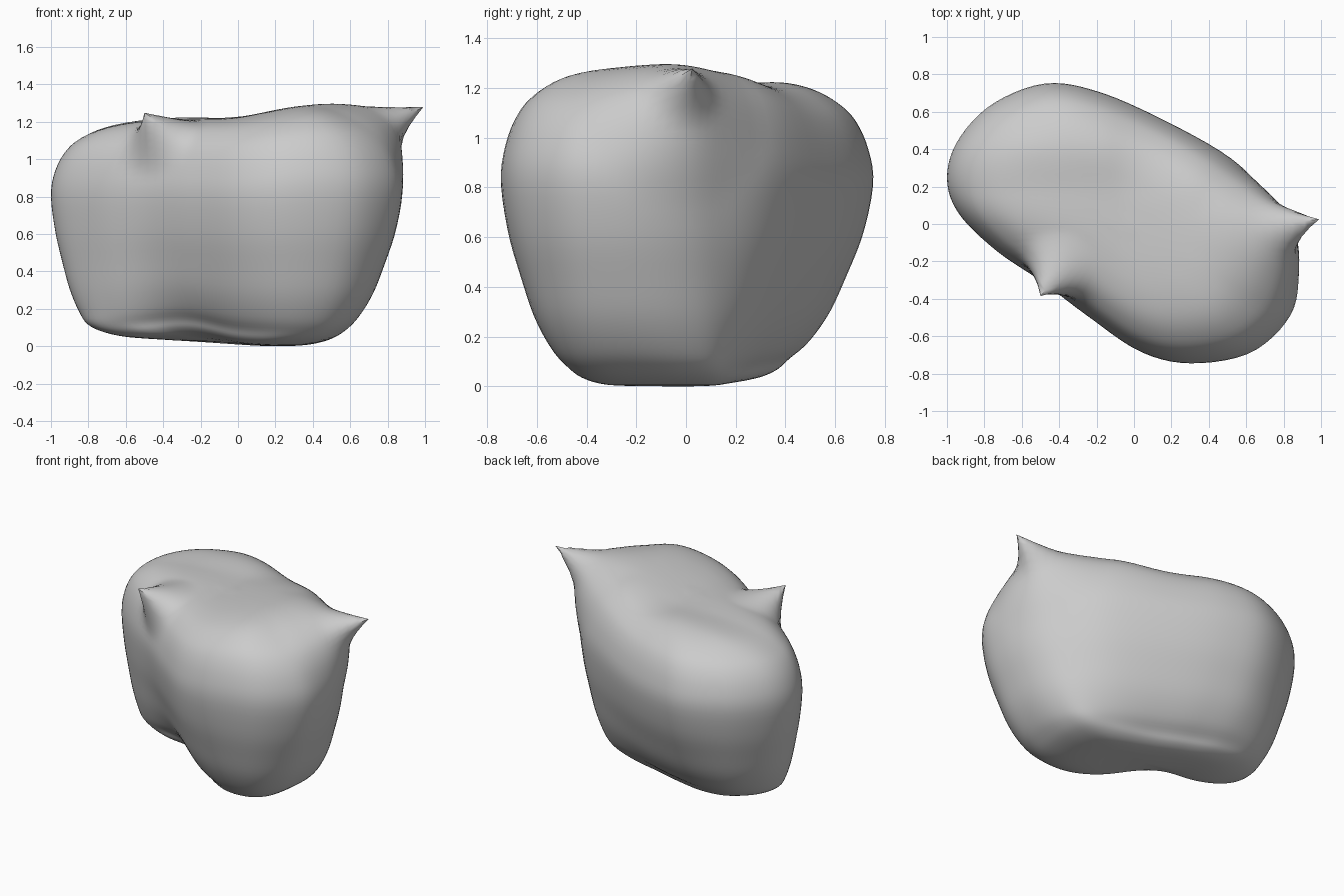
import bpy, bmesh, math
from mathutils import Vector

cube = bpy.data.objects.get("Cube")
if cube:
    bpy.data.objects.remove(cube, do_unlink=True)

SEGMENTS, RINGS = 96, 60

# Widest horizontal outline, counter-clockwise from the left end
WAIST = [(-1, .25), (-.94, .06), (-.74, -.14), (-.49, -.31), (-.25, -.49),
         (.03, -.68), (.3, -.745), (.62, -.69), (.83, -.5), (.88, -.28),
         (.84, -.06), (.73, .13), (.52, .35), (.15, .56), (-.2, .71),
         (-.48, .75), (-.76, .64), (-.94, .45)]

# Foot outline, point for point below the waist
FOOT = [(-.8, .17), (-.77, .05), (-.62, -.04), (-.4, -.1), (-.18, -.22),
        (.04, -.38), (.24, -.47), (.42, -.46), (.52, -.37), (.56, -.2),
        (.56, -.02), (.5, .12), (.33, .2), (.08, .27), (-.16, .35),
        (-.4, .41), (-.6, .4), (-.74, .3)]

# Height of each section, its blend from foot to waist, and its scale
SECTIONS = [(0, 0, .4), (.008, 0, .68), (.035, 0, .87), (.08, 0, 1),
            (.15, .24, 1), (.27, .49, 1), (.42, .69, 1), (.6, .89, 1),
            (.8, 1, 1), (.94, 1, .97), (1.05, 1, .9), (1.12, 1, .8),
            (1.17, 1, .67), (1.2, 1, .5), (1.215, 1, .3), (1.22, 1, .1)]


def spline(points, t, closed=False):
    """Smooth curve through points of any dimension, t from 0 to 1."""
    n = len(points)
    spans = n if closed else n - 1
    i = min(int(t * spans), spans - 1)
    f = t * spans - i

    def pick(k):
        return points[k % n] if closed else points[max(0, min(n - 1, k))]
    return [b + f * (c - a + f * (2 * a - 5 * b + 4 * c - d
                                  + f * (3 * (b - c) + d - a))) / 2
            for a, b, c, d in zip(*(pick(i + k) for k in (-1, 0, 1, 2)))]


def ease(a, b, v):
    f = max(0, min(1, (v - a) / (b - a)))
    return f * f * (3 - 2 * f)


def place(x, y, z):
    """Tilt the top and base, and arch the underside between the lobes."""
    up = z / 1.22
    low = 1 - up
    top = .1 * ease(-.1, .5, x) + .03 * ease(.15, .45, y) * ease(.2, -.2, x)
    arch = .05 * math.exp(-((x + .3) ** 2 + (y + .2) ** 2) / .06)
    foot = .04 * ease(.3, -.7, x)
    return Vector((x, y, z + top * up ** 2 + foot * low + arch * low ** 2))


def pull_horn(bm, tip, radius, power):
    """Draw the nearest surface out into a pointed corner."""
    tip = Vector(tip)
    root = min(bm.verts, key=lambda v: (v.co - tip).length).co.copy()
    for v in bm.verts:
        w = max(0, 1 - (v.co - root).length / radius) ** power
        v.co += (tip - root) * w


# Body: stacked sections closed by a fan at each end
bm = bmesh.new()
middle = Vector((-.08, 0))
rings = []
for r in range(RINGS):
    z, blend, scale = spline(SECTIONS, r / (RINGS - 1))
    ring = []
    for s in range(SEGMENTS):
        foot, waist = (Vector(spline(o, s / SEGMENTS, closed=True))
                       for o in (FOOT, WAIST))
        p = middle + (foot.lerp(waist, blend) - middle) * scale
        ring.append(bm.verts.new(place(p.x, p.y, z)))
    rings.append(ring)
for low, high in zip(rings, rings[1:]):
    for s in range(SEGMENTS):
        n = (s + 1) % SEGMENTS
        bm.faces.new((low[s], low[n], high[n], high[s]))
for ring in (rings[0], rings[-1]):
    centre = bm.verts.new(sum((v.co for v in ring), Vector()) / SEGMENTS)
    for s in range(SEGMENTS):
        bm.faces.new((ring[s], ring[(s + 1) % SEGMENTS], centre))

# Pointed corners: a shoulder with a horn on it, and a small horn
pull_horn(bm, (.84, .01, 1.24), .42, 1.5)
pull_horn(bm, (.99, .025, 1.28), .2, 1.7)
pull_horn(bm, (-.5, -.385, 1.25), .24, 1.8)

bmesh.ops.recalc_face_normals(bm, faces=bm.faces)
base = min(v.co.z for v in bm.verts)
bmesh.ops.translate(bm, verts=bm.verts, vec=(0, 0, -base))
mesh = bpy.data.meshes.new("cushion_body")
bm.to_mesh(mesh)
bm.free()
body = bpy.data.objects.new("cushion_body", mesh)
bpy.context.collection.objects.link(body)

grey = bpy.data.materials.new("plain_grey")
grey.use_nodes = True
colour = (.6, .6, .6, 1)
grey.diffuse_color = colour
grey.node_tree.nodes["Principled BSDF"].inputs["Base Color"].default_value = colour
mesh.materials.append(grey)

bpy.context.view_layer.objects.active = body
body.select_set(True)
bpy.ops.object.shade_smooth_by_angle(angle=math.radians(60))
